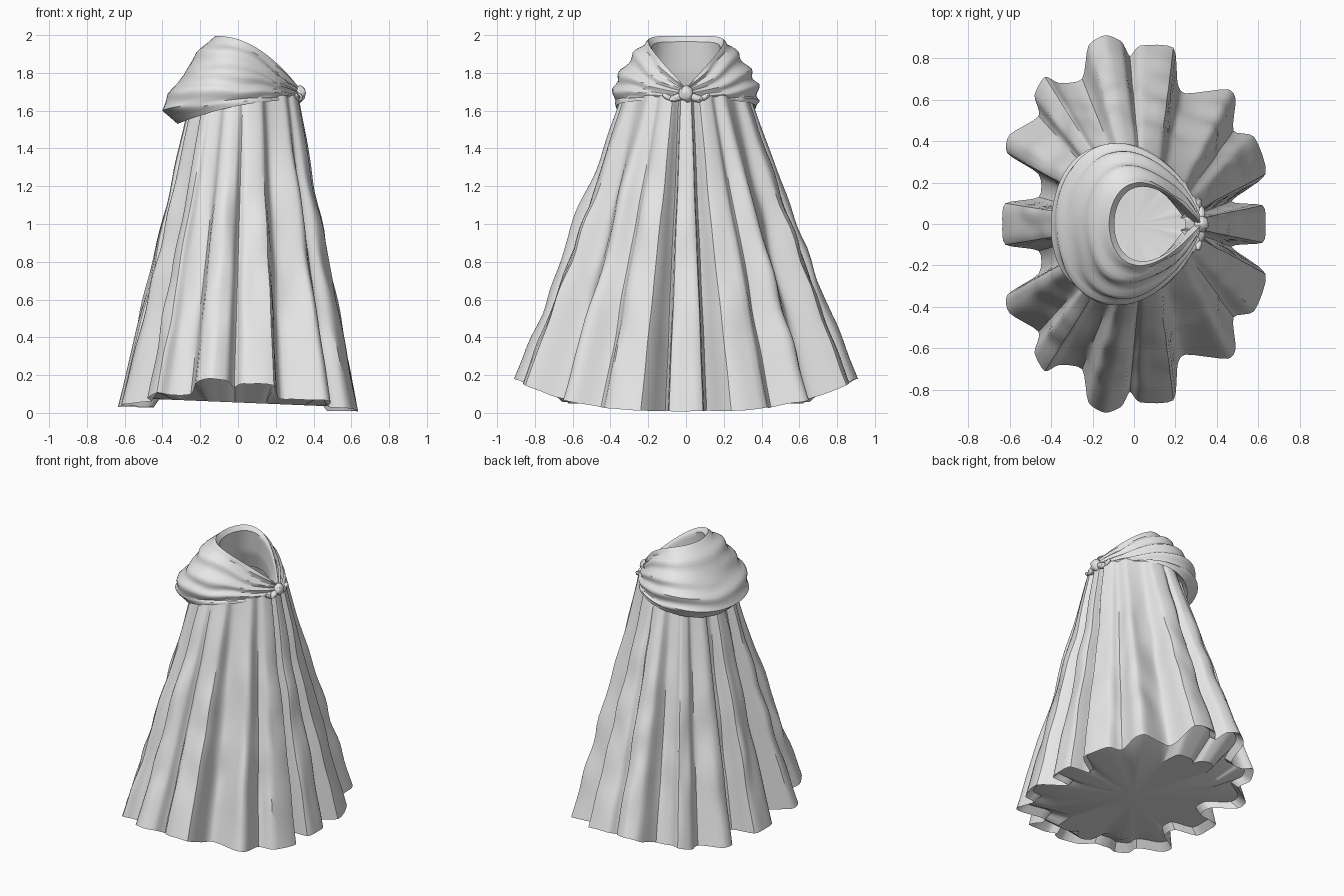
import bpy
import bmesh
import math
from mathutils import Vector, noise

if "Cube" in bpy.data.objects:
    bpy.data.objects.remove(bpy.data.objects["Cube"], do_unlink=True)

cloth = bpy.data.materials.new("grey cloth")
cloth.use_nodes = True
cloth.diffuse_color = (0.8, 0.8, 0.8, 1)
cloth.node_tree.nodes["Principled BSDF"].inputs["Base Color"].default_value = (0.8, 0.8, 0.8, 1)


def finish(name, bm, angle):
    mesh = bpy.data.meshes.new(name)
    bm.to_mesh(mesh)
    bm.free()
    obj = bpy.data.objects.new(name, mesh)
    bpy.context.collection.objects.link(obj)
    mesh.materials.append(cloth)
    bpy.ops.object.select_all(action='DESELECT')
    obj.select_set(True)
    bpy.context.view_layer.objects.active = obj
    bpy.ops.object.shade_smooth_by_angle(angle=math.radians(angle))


def loft(name, rings, angle, cap_point=None):
    """Join closed rings of points, optionally fanning the last ring to a point."""
    bm = bmesh.new()
    rows = [[bm.verts.new(p) for p in ring] for ring in rings]
    n = len(rows[0])
    for low, high in zip(rows, rows[1:]):
        for i in range(n):
            j = (i + 1) % n
            bm.faces.new((low[i], low[j], high[j], high[i]))
    if cap_point:
        tip = bm.verts.new(cap_point)
        for i in range(n):
            bm.faces.new((rows[-1][i], rows[-1][(i + 1) % n], tip))
    bmesh.ops.recalc_face_normals(bm, faces=bm.faces)
    finish(name, bm, angle)


def spline(points, steps):
    """Closed smooth curve through the points."""
    out = []
    n = len(points)
    for i in range(n):
        a, b, c, d = (Vector(points[(i + k) % n]) for k in (-1, 0, 1, 2))
        for s in range(steps):
            t = s / steps
            out.append(b + 0.35 * t * (c - a) * (1 - t) ** 2
                       + (c - b) * t * t * (3 - 2 * t)
                       - 0.35 * t * t * (1 - t) * (d - b))
    return out


# Pleated hem outline, one half mirrored to the other side
half = [(0.635, 0), (0.62, 0.09), (0.47, 0.11), (0.635, 0.24), (0.58, 0.42),
        (0.48, 0.45), (0.49, 0.6), (0.45, 0.65), (0.25, 0.63), (0.21, 0.68),
        (0.19, 0.85), (0.03, 0.86), (-0.02, 0.81), (-0.06, 0.88), (-0.14, 0.91),
        (-0.22, 0.86), (-0.25, 0.7), (-0.36, 0.68), (-0.43, 0.71), (-0.48, 0.62),
        (-0.46, 0.52), (-0.6, 0.43), (-0.61, 0.34), (-0.46, 0.24), (-0.46, 0.13),
        (-0.62, 0.1), (-0.635, 0)]
outline = spline(half + [(x, -y) for x, y in half[-2:0:-1]], 4)


def hem_height(p):
    ripple = 0.012 * noise.noise(Vector((p.x * 9, p.y * 9, 0)))
    return 0.02 - 0.018 * p.x + 0.155 * (abs(p.y) / 0.9) ** 3 + ripple * abs(p.y)


def waist_point(p):
    a = math.atan2(p.y / 0.9, p.x / 0.63)
    k = 1 + 0.4 * (math.hypot(p.x / 0.6, p.y / 0.85) - 1)
    taper = 1 - 0.25 * ((1 + math.cos(a)) / 2) ** 2
    return Vector((0.035 + 0.28 * k * math.cos(a), 0.35 * k * taper * math.sin(a), 1.68))


# Skirt of the cloak: pleats fade from the hem up to the shoulders
ROWS = 26
rings = []
for r in range(ROWS + 1):
    t = r / ROWS
    ring = []
    for p in outline:
        top = waist_point(p)
        q = top.lerp(Vector((p.x, p.y, hem_height(p))), t)
        spread = t ** 1.05
        q.x = top.x + (p.x - top.x) * spread
        q.y = top.y + (p.y - top.y) * spread
        # soft dents in the cloth, strongest half way down
        dent = noise.noise(Vector((q.x * 8, q.y * 8, q.z * 3)))
        push = 1 + 0.05 * dent * math.sin(math.pi * t)
        ring.append((q.x * push, q.y * push, q.z))
    rings.append(ring)
# Shoulder edge tucked in beneath the hood
rings.insert(0, [(0.03 + (x - 0.03) * 0.75, y * 0.75, z + 0.03) for x, y, z in rings[0]])
# Turned-up hem lip and the closed underside
rings.append([(p.x * 0.93, p.y * 0.93, hem_height(p) + 0.045) for p in outline])
rings.append([(p.x * 0.72, p.y * 0.72, 0.055 - 0.03 * p.x) for p in outline])
loft("cloak_skirt", rings, 35, (0, 0, 0.055))

# Lowered hood: each ring is front x, back x, half width, then front, side, back heights
hood_rings = [
    (0.28, -0.22, 0.31, 1.67, 1.68, 1.62),
    (0.31, -0.32, 0.37, 1.655, 1.625, 1.53),
    (0.325, -0.40, 0.385, 1.67, 1.67, 1.60),
    (0.325, -0.37, 0.38, 1.685, 1.74, 1.69),
    (0.325, -0.285, 0.34, 1.70, 1.81, 1.79),
    (0.325, -0.22, 0.275, 1.71, 1.88, 1.91),
    (0.325, -0.12, 0.20, 1.72, 1.93, 1.995),
    (0.315, -0.095, 0.18, 1.71, 1.90, 1.965),
    (0.28, -0.12, 0.20, 1.67, 1.76, 1.80),
    (0.26, -0.16, 0.24, 1.66, 1.66, 1.66),
]
SIDES, STEPS = 72, 5
rings = []
for k in range((len(hood_rings) - 1) * STEPS + 1):
    i = min(k // STEPS, len(hood_rings) - 2)
    u = k / STEPS - i
    xf, xb, half_w, zf, zs, zb = (a + (b - a) * u for a, b in zip(hood_rings[i], hood_rings[i + 1]))
    # rings get more teardrop-shaped toward the opening
    point = 0.15 + 0.85 * min(1, k / STEPS / 6) ** 1.5
    widest = math.acos(-point / (2 + point))
    norm = math.sin(widest) * math.sin(widest / 2) ** point
    ring = []
    for s in range(SIDES):
        a = 2 * math.pi * s / SIDES
        c = math.cos(a)
        x = xb + (xf - xb) * (1 + c) / 2
        y = half_w * math.sin(a) * abs(math.sin(a / 2)) ** point / norm
        z = zs + (zf - zb) / 2 * c + ((zf + zb) / 2 - zs) * c * c
        # draped folds that gather at the knot
        outer = 1 if 1.5 * STEPS < k < 5.7 * STEPS else 0
        drift = 2.5 * noise.noise(Vector((x * 4, y * 4, z * 4)))
        fold = outer * (0.2 + abs(math.sin(a))) * 0.009 * math.sin(k * 1.1 + 2.2 * c + drift)
        ring.append((x + fold * c, y + fold * math.sin(a), z + 0.3 * fold))
    rings.append(ring)
loft("hood", rings, 45)


# Knot at the throat with short gathered ends
def lump(name, centre, size, turn=0):
    bm = bmesh.new()
    bmesh.ops.create_icosphere(bm, subdivisions=3, radius=1)
    for v in bm.verts:
        v.co *= 1 + 0.25 * noise.noise(v.co * 2 + Vector(centre) * 9)
        x, y, z = (a * b for a, b in zip(v.co, size))
        v.co = Vector((x, y * math.cos(turn) - z * math.sin(turn),
                       y * math.sin(turn) + z * math.cos(turn))) + Vector(centre)
    finish(name, bm, 50)


lump("knot", (0.325, 0, 1.69), (0.033, 0.038, 0.042))
for label, s in (("left", 1), ("right", -1)):
    lump("knot_loop_" + label, (0.32, s * 0.045, 1.67), (0.022, 0.045, 0.02), s * -0.3)
    lump("knot_end_" + label, (0.31, s * 0.095, 1.67), (0.016, 0.035, 0.014), s * 0.5)
